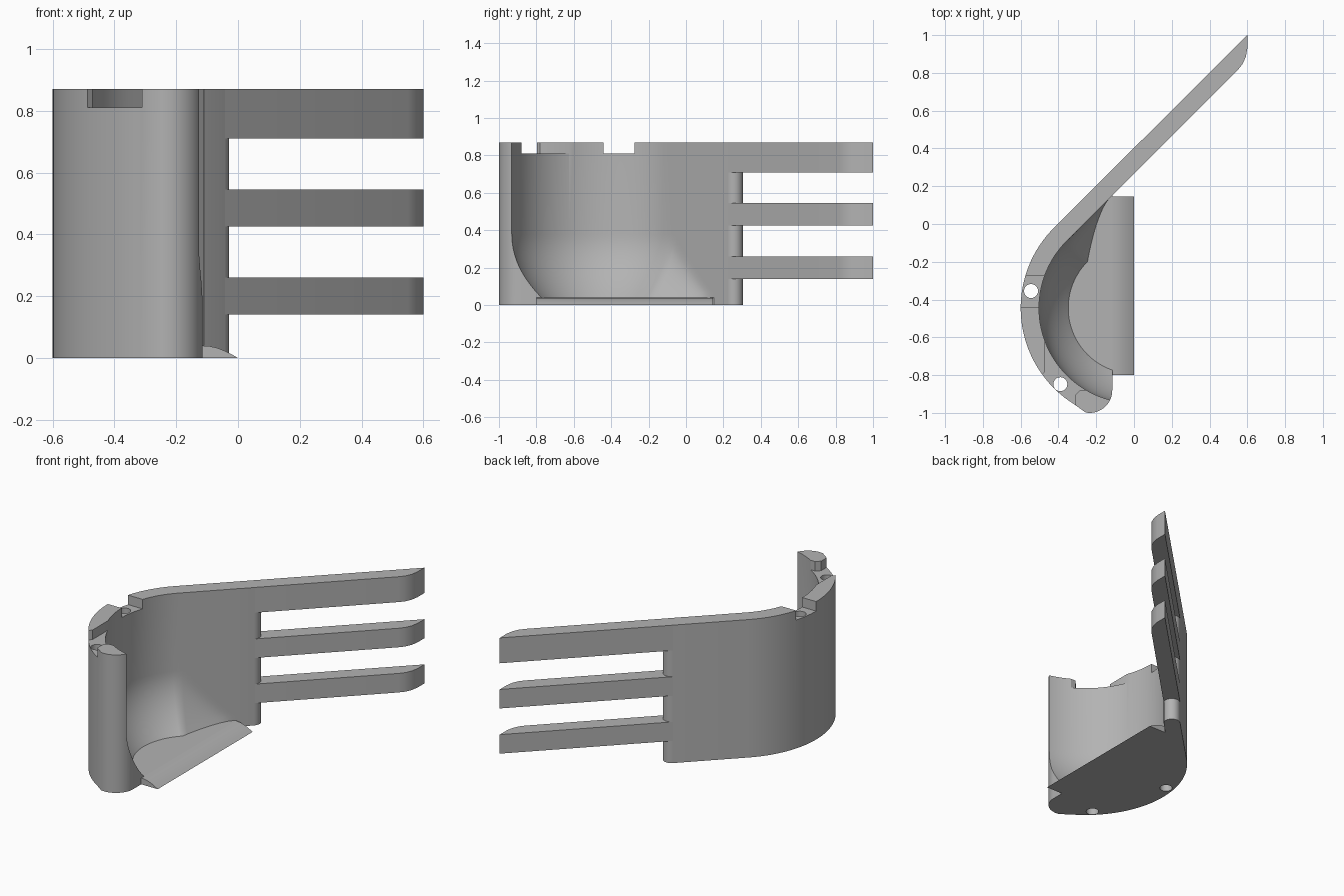
import bpy, bmesh
from math import sin, cos, radians, sqrt

if "Cube" in bpy.data.objects:
    bpy.data.objects.remove(bpy.data.objects["Cube"], do_unlink=True)

grey = bpy.data.materials.new("plain grey")
grey.use_nodes = True
grey.diffuse_color = (0.45, 0.45, 0.45, 1)
grey.node_tree.nodes["Principled BSDF"].inputs["Base Color"].default_value = (0.45, 0.45, 0.45, 1)

HEIGHT, FLOOR = 0.87, 0.04
CY, R_IN, R_OUT = -0.445, 0.503, 0.6   # curved wall is centred on x = 0


def arc(cx, cy, r, a0, a1, n):
    angles = [radians(a0 + (a1 - a0) * i / n) for i in range(n + 1)]
    return [(cx + r * cos(a), cy + r * sin(a)) for a in angles]


def loft(name, rings):
    """Closed solid through a stack of rings with equal point counts."""
    bm = bmesh.new()
    rows = [[bm.verts.new(p) for p in ring] for ring in rings]
    n = len(rows[0])
    for low, high in zip(rows, rows[1:]):
        for i in range(n):
            j = (i + 1) % n
            bm.faces.new((low[i], low[j], high[j], high[i]))
    bm.faces.new(rows[0][::-1])
    bm.faces.new(rows[-1])
    bmesh.ops.recalc_face_normals(bm, faces=bm.faces)
    mesh = bpy.data.meshes.new(name)
    bm.to_mesh(mesh)
    bm.free()
    mesh.materials.append(grey)
    ob = bpy.data.objects.new(name, mesh)
    bpy.context.collection.objects.link(ob)
    return ob


def prism(name, outline, z0, z1):
    return loft(name, [[(x, y, z) for x, y in outline] for z in (z0, z1)])


def select(ob):
    bpy.ops.object.select_all(action='DESELECT')
    ob.select_set(True)
    bpy.context.view_layer.objects.active = ob


def cut(ob, cutter):
    cutter.hide_render = True
    select(ob)
    mod = ob.modifiers.new("cut", 'BOOLEAN')
    mod.operation, mod.solver, mod.object = 'DIFFERENCE', 'EXACT', cutter
    bpy.ops.object.modifier_apply(modifier=mod.name)
    bpy.data.objects.remove(cutter, do_unlink=True)


# Body block: curved back, rounded front end, rounded wall end
outline = arc(0, CY, R_OUT, 135, 238, 36)
outline += arc(-0.235, -0.88, 0.12, -100, 0, 14)
outline += [(-0.115, -0.8), (-0.115, 0.15)]
outline += arc(-0.0775, 0.2565, 0.0485, -45, 135, 12)
body = prism("curved_wall", outline, 0, HEIGHT)


# Bowl cavity: the fillet at the floor fades out along the straight wall
def bowl_ring(z):
    ring = []
    for x, y in arc(0, CY, 1, 270, 135, 45):
        drop = 0.155 * max(0, (0.38 - z) / 0.34) ** 2
        ring.append((x * (R_IN - drop), CY + (y - CY) * (R_IN - drop), z))
    k = 1 / sqrt(2)
    for i in range(1, 13):
        s = 0.345 * i / 12
        fade = max(0, 1 - s / 0.31)
        top = FLOOR + 0.34 * fade
        u = max(0, (top - z) / (top - FLOOR)) if fade > 0 else 0
        d = 0.155 * fade ** 1.4 * u ** 2
        ring.append(((-R_IN + s + d) * k, CY + (R_IN + s - d) * k, z))
    return ring + [(0.1, 0.1, z), (0.1, -0.6, z)]


levels = [FLOOR + 0.34 * i / 12 for i in range(13)] + [1]
cut(body, loft("bowl_cutter", [bowl_ring(z) for z in levels]))

# Notches in the rim
rear = [(-0.7, -0.44), (-0.4, -0.44), (-0.4, -0.275), (-0.7, -0.275)]
front = [(-0.47, -0.55), (-0.2, -0.55), (-0.2, -0.88), (-0.285, -0.88), (-0.31, -0.905),
         (-0.31, -1.1), (-0.6, -1.1), (-0.6, -0.8), (-0.49, -0.8), (-0.47, -0.78)]
for notch in (rear, front):
    cut(body, prism("notch_cutter", notch, 0.81, 1))

# Vertical pin holes
for x, y in ((-0.545, -0.355), (-0.39, -0.848)):
    cut(body, prism("hole_cutter", arc(x, y, 0.037, 0, 345, 23), -0.1, 1))

# Thin floor lip, tapering to an edge at the open side
profile = [(-0.115, 0), (-0.115, 0.04), (-0.09, 0.038), (-0.065, 0.032),
           (-0.04, 0.022), (-0.02, 0.012), (0, 0)]
lip = loft("floor_lip", [[(x, y, z) for x, z in profile] for y in (-0.8, 0.145)])

# Three straight fingers with rounded inner tips
finger = [(-0.112, 0.291), (-0.043, 0.223), (0.55, 0.816), (0.575, 0.847),
          (0.592, 0.885), (0.6, 0.93), (0.6, 1.0)]
parts = [body, lip]
for name, z0, z1 in (("lower", 0.14, 0.26), ("middle", 0.425, 0.545), ("upper", 0.71, HEIGHT)):
    parts.append(prism(name + "_finger", finger, z0, z1))

for ob in parts:
    select(ob)
    bpy.ops.object.shade_smooth_by_angle(angle=radians(30))
